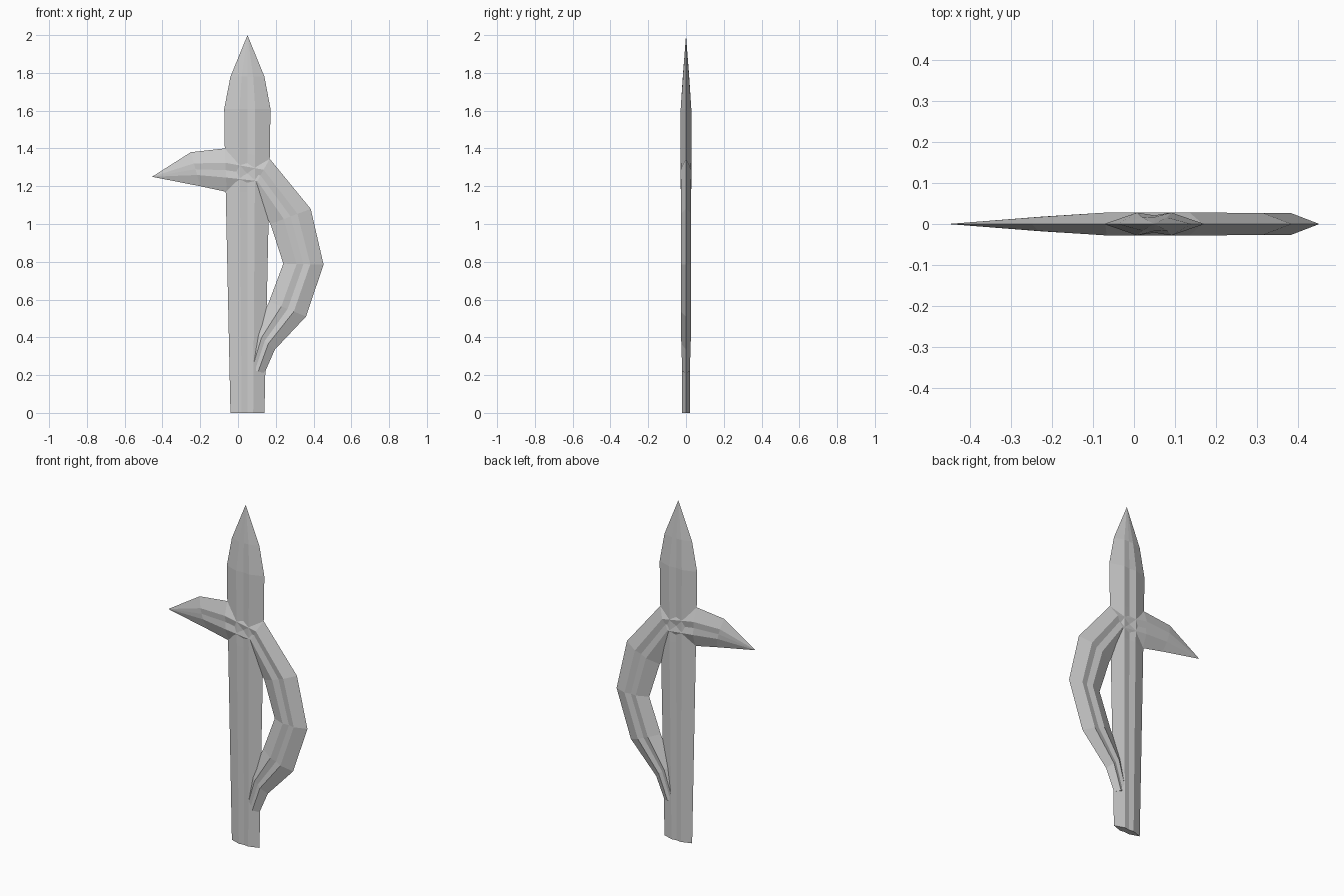
import bpy, bmesh
from mathutils import Vector

if "Cube" in bpy.data.objects:
    bpy.data.objects.remove(bpy.data.objects["Cube"])


def fullered_sweep(name, stations, start_tip=None, end_tip=None):
    """Loft a grooved, sharp-edged section. Station: left xz, right xz, ridge depth, groove depth."""
    bm = bmesh.new()
    rings = []
    for a, b, ridge, groove in stations:
        a, b = Vector((a[0], 0, a[1])), Vector((b[0], 0, b[1]))
        section = [(0, 0), (0.33, -ridge), (0.5, -groove), (0.67, -ridge),
                   (1, 0), (0.67, ridge), (0.5, groove), (0.33, ridge)]
        rings.append([bm.verts.new(a.lerp(b, f) + Vector((0, y, 0))) for f, y in section])
    for r, s in zip(rings, rings[1:]):
        for i in range(8):
            j = (i + 1) % 8
            bm.faces.new((r[i], r[j], s[j], s[i]))
    for ring, tip in ((rings[0], start_tip), (rings[-1], end_tip)):
        if tip:
            v = bm.verts.new((tip[0], 0, tip[1]))
            for i in range(8):
                bm.faces.new((ring[i], ring[(i + 1) % 8], v))
        else:
            bm.faces.new(ring)
    bmesh.ops.recalc_face_normals(bm, faces=bm.faces)
    mesh = bpy.data.meshes.new(name)
    bm.to_mesh(mesh)
    bm.free()
    obj = bpy.data.objects.new(name, mesh)
    bpy.context.collection.objects.link(obj)
    return obj


# Straight upright blade with its point at the top
fullered_sweep("main_blade", [
    ((-0.04, 0), (0.14, 0), 0.020, 0.016),
    ((-0.065, 1.17), (0.165, 1.17), 0.027, 0.021),
    ((-0.07, 1.40), (0.168, 1.345), 0.028, 0.021),
    ((-0.073, 1.61), (0.172, 1.61), 0.028, 0.021),
    ((-0.04, 1.78), (0.14, 1.78), 0.016, 0.017),
], end_tip=(0.05, 2.0))

# Side spike that crosses the blade and bows round into the hand guard
fullered_sweep("spike_and_guard", [
    ((-0.25, 1.38), (-0.20, 1.20), 0.017, 0.018),
    ((-0.07, 1.40), (-0.06, 1.17), 0.028, 0.021),
    ((0.168, 1.345), (0.07, 1.17), 0.028, 0.021),
    ((0.385, 1.08), (0.172, 1.00), 0.027, 0.020),
    ((0.453, 0.785), (0.24, 0.79), 0.027, 0.020),
    ((0.36, 0.51), (0.165, 0.59), 0.027, 0.020),
    ((0.195, 0.335), (0.09, 0.43), 0.025, 0.019),
    ((0.14, 0.21), (0.04, 0.24), 0.020, 0.016),
], start_tip=(-0.455, 1.25))
